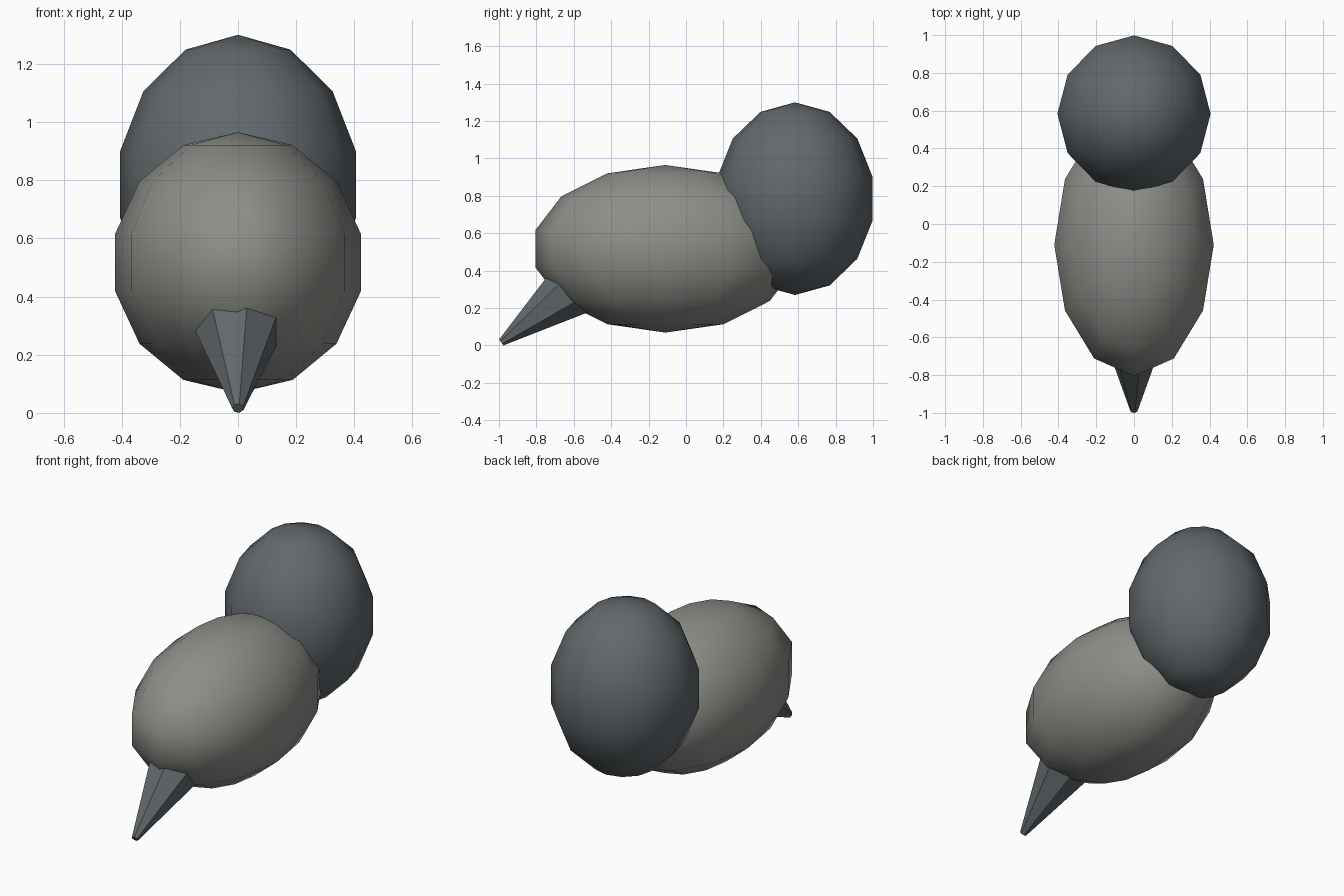
import bpy, math
from mathutils import Matrix, Vector

if "Cube" in bpy.data.objects:
    bpy.data.objects.remove(bpy.data.objects["Cube"])


def material(name, color):
    m = bpy.data.materials.new(name)
    m.diffuse_color = (*color, 1)
    m.use_nodes = True
    m.node_tree.nodes["Principled BSDF"].inputs["Base Color"].default_value = m.diffuse_color
    return m


slate = material("slate", (0.12, 0.14, 0.15))
stone = material("stone", (0.27, 0.27, 0.25))


def ellipsoid(name, center, radii, mat):
    bpy.ops.mesh.primitive_uv_sphere_add(segments=12, ring_count=7, radius=1)
    ob = bpy.context.object
    ob.name = name
    ob.data.transform(Matrix.Translation(center) @ Matrix.Diagonal((*radii, 1)))
    ob.data.materials.append(mat)
    bpy.ops.object.shade_smooth()
    return ob


# Low-poly ellipsoids, both with vertical poles
ellipsoid("body", (0, -0.11, 0.517), (0.433, 0.713, 0.448), stone)
ellipsoid("head", (0, 0.583, 0.785), (0.416, 0.426, 0.515), slate)

# Seven-sided tapered spike, blunt tip at the front, base buried in the body
length, tip_r, slope = 0.6, 0.02, 0.287
bpy.ops.mesh.primitive_cone_add(vertices=7, radius1=tip_r,
                                radius2=tip_r + slope * length, depth=length)
spike = bpy.context.object
spike.name = "spike"
tilt = math.radians(37)
axis = Vector((0, math.cos(tilt), math.sin(tilt)))
side = Vector((-1, 0, 0))
rot = Matrix((side.cross(axis), side, axis)).transposed().to_4x4()
center = Vector((0, -0.988, 0.016)) + axis * length / 2
spike.data.transform(Matrix.Translation(center) @ rot)
spike.data.materials.append(slate)
bpy.ops.object.shade_flat()
